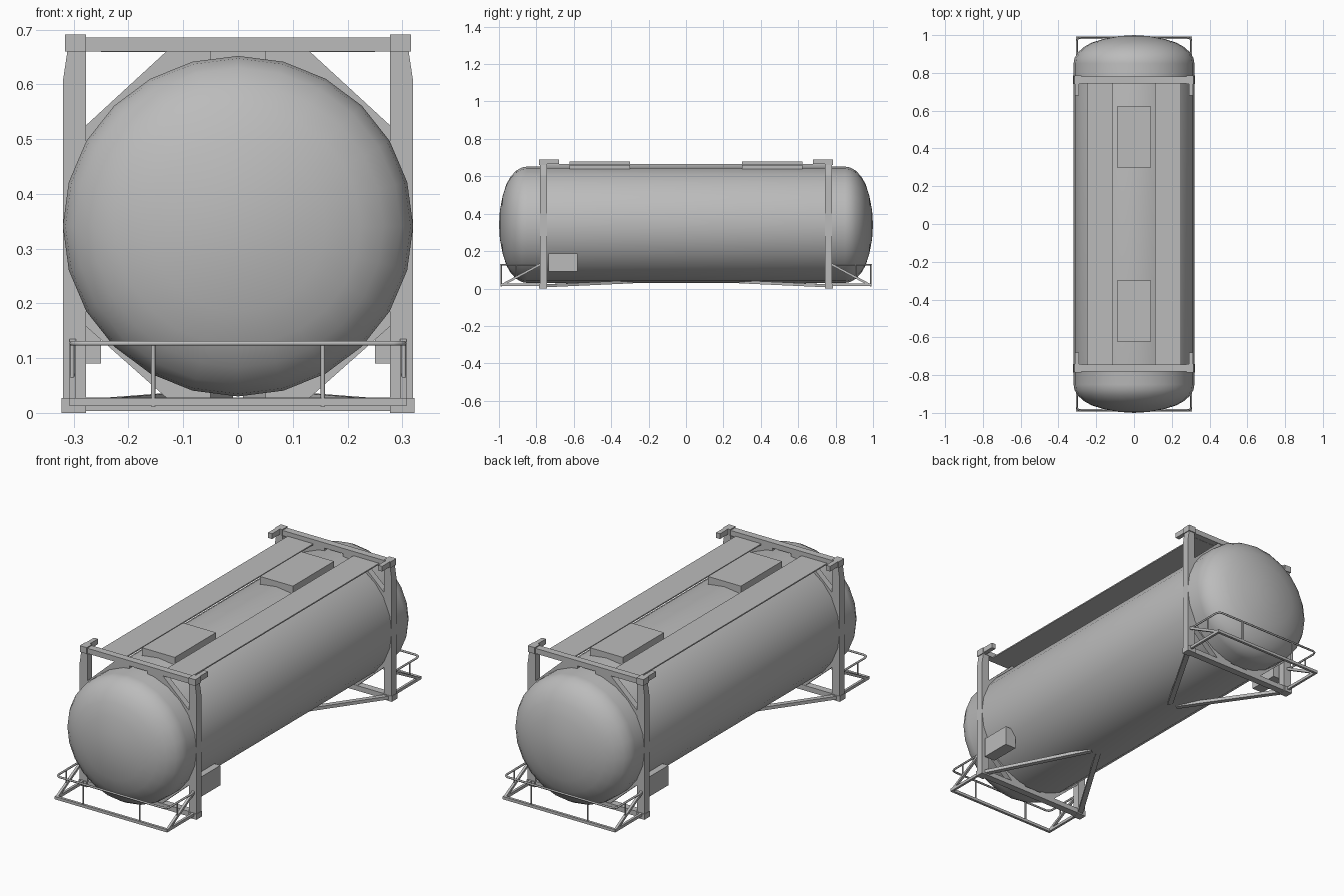
import bpy, bmesh, math
from mathutils import Vector

if "Cube" in bpy.data.objects:
    bpy.data.objects.remove(bpy.data.objects["Cube"])

grey = bpy.data.materials.new("light_grey")
grey.diffuse_color = (0.5, 0.5, 0.5, 1)
grey.use_nodes = True
grey.node_tree.nodes["Principled BSDF"].inputs["Base Color"].default_value = grey.diffuse_color


def finish(name, bm, smooth=False):
    bmesh.ops.recalc_face_normals(bm, faces=bm.faces)
    me = bpy.data.meshes.new(name)
    bm.to_mesh(me)
    bm.free()
    me.materials.append(grey)
    ob = bpy.data.objects.new(name, me)
    bpy.context.collection.objects.link(ob)
    if smooth:
        bpy.context.view_layer.objects.active = ob
        ob.select_set(True)
        bpy.ops.object.shade_smooth_by_angle(angle=math.radians(40))
        ob.select_set(False)
    return ob


def prism(name, pts, y0, y1):
    """Extrude an x-z outline along y."""
    bm = bmesh.new()
    a = [bm.verts.new((x, y0, z)) for x, z in pts]
    b = [bm.verts.new((x, y1, z)) for x, z in pts]
    bm.faces.new(a)
    bm.faces.new(b[::-1])
    n = len(pts)
    for i in range(n):
        j = (i + 1) % n
        bm.faces.new((a[i], b[i], b[j], a[j]))
    return finish(name, bm)


def box(name, x0, x1, y0, y1, z0, z1):
    return prism(name, [(x0, z0), (x1, z0), (x1, z1), (x0, z1)], y0, y1)


def beam(name, p, q, w, h):
    """Rectangular bar between two points."""
    p, q = Vector(p), Vector(q)
    d = (q - p).normalized()
    side = d.cross(Vector((0, 0, 1))).normalized()
    up = side.cross(d)
    bm = bmesh.new()
    rings = [[bm.verts.new(c + side * sx * w / 2 + up * sz * h / 2)
              for sx, sz in ((-1, -1), (1, -1), (1, 1), (-1, 1))] for c in (p, q)]
    a, b = rings
    bm.faces.new(a)
    bm.faces.new(b[::-1])
    for i in range(4):
        j = (i + 1) % 4
        bm.faces.new((a[i], b[i], b[j], a[j]))
    return finish(name, bm)


def tube(name, pts, r):
    """Round rail along a path."""
    cu = bpy.data.curves.new(name, "CURVE")
    cu.dimensions = "3D"
    cu.bevel_depth = r
    cu.bevel_resolution = 1
    cu.use_fill_caps = True
    sp = cu.splines.new("POLY")
    sp.points.add(len(pts) - 1)
    for s, p in zip(sp.points, pts):
        s.co = (*p, 1)
    cu.materials.append(grey)
    ob = bpy.data.objects.new(name, cu)
    bpy.context.collection.objects.link(ob)


# tank: 24-sided lathe with domed ends
CZ, RX, RZ, N = 0.341, 0.32, 0.311, 24
half = [(0.25, 0.995), (0.5, 0.98), (0.7, 0.96), (0.83, 0.937),
        (0.93, 0.908), (0.985, 0.878), (1, 0.85)]
profile = [(f, -y) for f, y in half] + [(f, y) for f, y in half[::-1]]
bm = bmesh.new()
rings = []
for f, y in profile:
    rings.append([bm.verts.new((RX * f * math.sin(2 * math.pi * i / N), y,
                                CZ + RZ * f * math.cos(2 * math.pi * i / N))) for i in range(N)])
for a, b in zip(rings, rings[1:]):
    for i in range(N):
        j = (i + 1) % N
        bm.faces.new((a[i], a[j], b[j], b[i]))
for ring, y in ((rings[0], -1), (rings[-1], 1)):
    tip = bm.verts.new((0, y, CZ))
    for i in range(N):
        bm.faces.new((ring[i], ring[(i + 1) % N], tip))
finish("tank", bm, smooth=True)

for e, end in ((-1, "front"), (1, "back")):
    def Y(v):
        return e * v

    # cross beams of the end frame
    box(end + "_top_beam", -0.29, 0.29, Y(0.745), Y(0.78), 0.66, 0.686)
    box(end + "_bottom_beam", -0.29, 0.29, Y(0.745), Y(0.78), 0.003, 0.028)

    for s, side in ((-1, "left"), (1, "right")):
        tag = f"{end}_{side}_"
        # corner post with tapered top
        prism(tag + "post", [(s * x, z) for x, z in
              ((0.278, 0.01), (0.32, 0.01), (0.32, 0.605), (0.311, 0.665), (0.278, 0.665))],
              Y(0.744), Y(0.78))
        # diagonal gussets between the post, the beams and the tank
        prism(tag + "top_gusset", [(s * x, z) for x, z in
              ((0.28, 0.523), (0.13, 0.661), (0.05, 0.661), (0.05, 0.64), (0.28, 0.44))],
              Y(0.747), Y(0.777))
        prism(tag + "bottom_gusset", [(s * x, z) for x, z in
              ((0.28, 0.16), (0.13, 0.027), (0.05, 0.027), (0.05, 0.045), (0.28, 0.24))],
              Y(0.747), Y(0.777))
        # corner castings
        box(tag + "top_casting", s * 0.278, s * 0.316, Y(0.742), Y(0.785), 0.66, 0.691)
        box(tag + "top_casting_arm", s * 0.29, s * 0.312, Y(0.68), Y(0.75), 0.665, 0.691)
        box(tag + "bottom_casting", s * 0.278, s * 0.322, Y(0.742), Y(0.785), 0, 0.027)
        # V struts under the tank
        beam(tag + "under_strut", (s * 0.295, Y(0.75), 0.015), (s * 0.02, Y(0.29), 0.036), 0.024, 0.016)
        # platform side bar and diagonal brace
        box(tag + "platform_side", s * 0.296, s * 0.308, Y(0.78), Y(0.99), 0.013, 0.027)
        beam(tag + "platform_brace", (s * 0.302, Y(0.985), 0.018), (s * 0.302, Y(0.775), 0.131), 0.012, 0.012)
        # rail uprights
        tube(tag + "rail_upright", [(s * 0.155, Y(0.988), 0.012), (s * 0.155, Y(0.988), 0.127)], 0.004)
        tube(tag + "rail_stub", [(s * 0.303, Y(0.908), 0.06), (s * 0.303, Y(0.908), 0.127)], 0.004)

    # platform end bar and guard rail with rounded corners
    box(end + "_platform_end", -0.308, 0.308, Y(0.98), Y(0.993), 0.013, 0.027)
    arm = [(0.303, 0.775), (0.303, 0.968), (0.297, 0.983), (0.283, 0.989)]
    path = [(-x, Y(y), 0.127) for x, y in arm] + [(x, Y(y), 0.127) for x, y in arm[::-1]]
    tube(end + "_guard_rail", path, 0.005)

    # hatch cover on top and document box on the side
    box(end + "_hatch", -0.09, 0.09, Y(0.30), Y(0.622), 0.63, 0.679)
    box(end + "_side_box", -e * 0.25, -e * 0.31, Y(0.58), Y(0.735), 0.09, 0.188)

# walkway strips along the top
for s, side in ((-1, "left"), (1, "right")):
    box(side + "_walkway", s * 0.11, s * 0.25, -0.748, 0.748, 0.659, 0.665)
